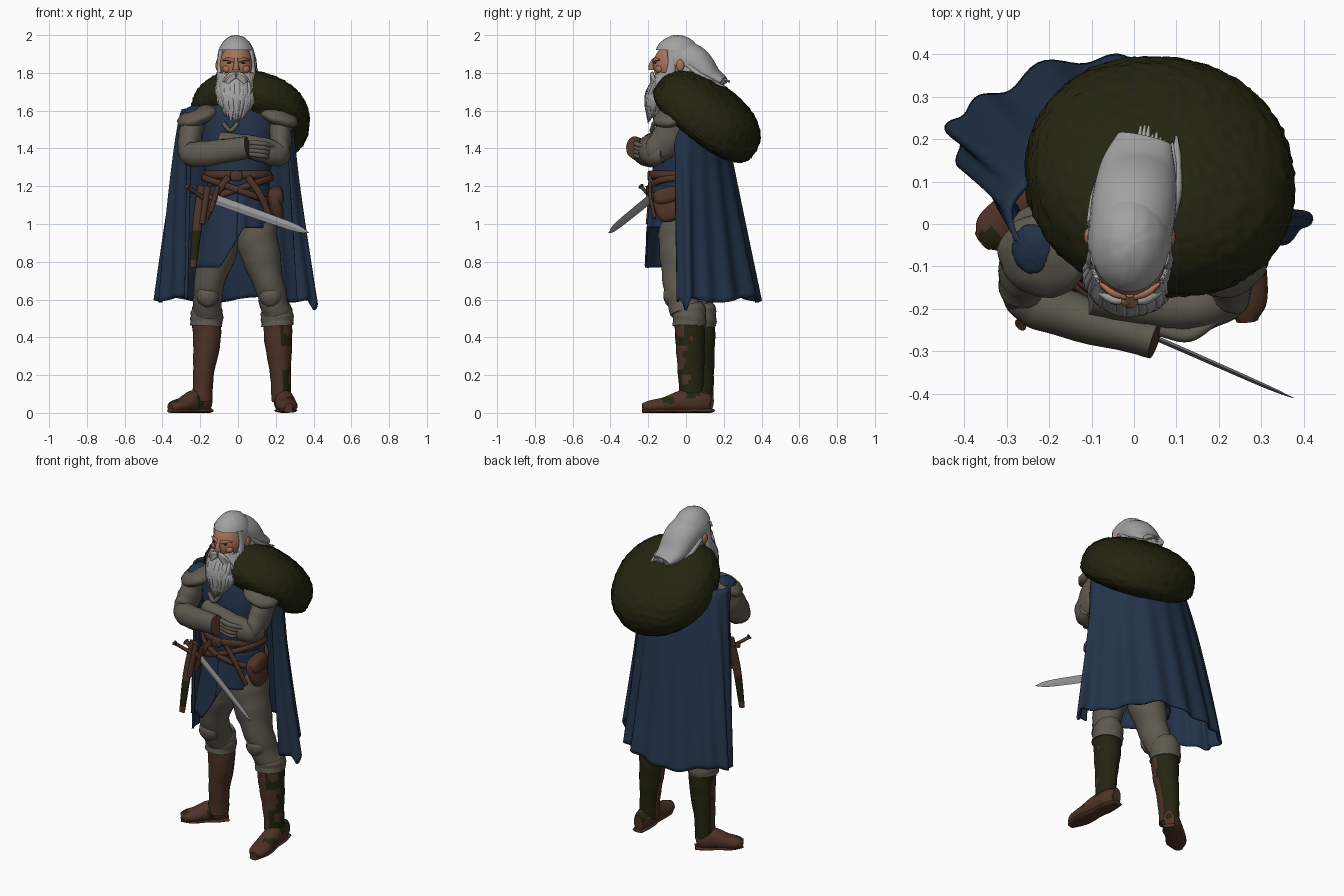
import bpy, bmesh, math, random
from mathutils import Vector, Euler, noise
random.seed(4)


def material(name, c):
    m = bpy.data.materials.new(name)
    m.diffuse_color = (*c, 1)
    return m


HAIR = material("grey hair", (0.36, 0.36, 0.36))
SKIN = material("skin", (0.38, 0.17, 0.105))
FUR = material("olive fur", (0.017, 0.018, 0.005))
BLUE = material("blue cloth", (0.017, 0.033, 0.068))
TAUPE = material("taupe cloth", (0.113, 0.102, 0.078))
BROWN = material("brown leather", (0.078, 0.033, 0.02))
STEEL = material("steel", (0.31, 0.31, 0.32))
DARK = material("dark eye", (0.03, 0.015, 0.01))


def finish(name, bm, mats, rule=None, smooth=True):
    bmesh.ops.recalc_face_normals(bm, faces=bm.faces)
    me = bpy.data.meshes.new(name)
    for m in (mats if isinstance(mats, list) else [mats]):
        me.materials.append(m)
    for f in bm.faces:
        f.smooth = smooth and len(f.verts) < 5
        if rule:
            f.material_index = rule(f.calc_center_median(), f.normal)
    bm.to_mesh(me)
    bm.free()
    ob = bpy.data.objects.new(name, me)
    bpy.context.collection.objects.link(ob)
    return ob


def spline(pts, steps):
    """Catmull-Rom samples through tuples of any length."""
    v = [Vector(p) for p in pts]
    v = [2 * v[0] - v[1]] + v + [2 * v[-1] - v[-2]]
    out = []
    for i in range(1, len(v) - 2):
        p0, p1, p2, p3 = v[i - 1:i + 3]
        for k in range(steps):
            t = k / steps
            out.append(0.5 * (2 * p1 + (p2 - p0) * t + (2 * p0 - 5 * p1 + 4 * p2 - p3) * t * t
                              + (3 * p1 - p0 - 3 * p2 + p3) * t ** 3))
    return out + [v[-2]]


def tube(name, pts, mats, n=20, steps=6, wrinkle=0, freq=1.6, rule=None, smooth=True, bm=None):
    """Tapered tube; each point is x, y, z, side radius, other radius."""
    own = bm is None
    bm = bm or bmesh.new()
    s = spline(pts, steps)
    P = [Vector(q[:3]) for q in s]
    whole = (P[-1] - P[0]).normalized()
    ref = Vector((0, 1, 0)) if abs(whole.z) > 0.7 else Vector((0, 0, 1))
    rings = []
    for i, p in enumerate(P):
        d = (P[min(i + 1, len(P) - 1)] - P[max(i - 1, 0)]).normalized()
        side = d.cross(ref).normalized()
        up = side.cross(d)
        ring = []
        for k in range(n):
            a = 2 * math.pi * k / n
            w = 1 + wrinkle * math.sin(i * freq + 2 * math.sin(a + i * 0.3))
            q = p + (side * s[i][3] * math.cos(a) + up * s[i][4] * math.sin(a)) * w
            q.z = max(q.z, 0)
            ring.append(bm.verts.new(q))
        rings.append(ring)
    for r, q in zip(rings, rings[1:]):
        for k in range(n):
            bm.faces.new((r[k], r[(k + 1) % n], q[(k + 1) % n], q[k]))
    bm.faces.new(rings[0])
    bm.faces.new(rings[-1])
    return finish(name, bm, mats, rule, smooth) if own else None


def blob(name, c, r, mats, rot=(0, 0, 0), seg=32, rough=0, scale=12, cut=None, square=(1, 1, 1), top=1):
    """Rotated, squared ellipsoid; top scales its upper half."""
    bm = bmesh.new()
    bmesh.ops.create_uvsphere(bm, u_segments=seg, v_segments=seg // 2, radius=1)
    R = Euler([math.radians(a) for a in rot]).to_matrix()
    for v in bm.verts:
        d = Vector([math.copysign(abs(x) ** e, x) * s for x, s, e in zip(v.co, r, square)])
        d.z *= top if d.z > 0 else 1
        d *= 1 + rough * noise.noise(v.co * scale)
        v.co = Vector(c) + R @ d
    if cut:
        bmesh.ops.delete(bm, geom=[v for v in bm.verts if cut(v.co)], context='VERTS')
    return finish(name, bm, mats)


def sheet(name, fn, nu, nv, mat, thick):
    bm = bmesh.new()
    g = [[bm.verts.new(fn(i / nu, j / nv)) for i in range(nu + 1)] for j in range(nv + 1)]
    for j in range(nv):
        for i in range(nu):
            bm.faces.new((g[j][i], g[j][i + 1], g[j + 1][i + 1], g[j + 1][i]))
    ob = finish(name, bm, mat)
    ob.modifiers.new("thickness", 'SOLIDIFY').thickness = thick
    return ob


# Head, face and ears
blob("face", (-.01, -.07, 1.84), (.088, .103, .115), SKIN)
blob("hair_cap", (-.01, -.045, 1.873), (.1, .125, .127), HAIR, rough=.02, scale=6, seg=48,
     cut=lambda p: p.z < 1.92 - max(0, p.y + .12) * .9 and p.y < -.075)
tube("nose", [(-.01, -.165, 1.875, .009, .009), (-.01, -.183, 1.845, .013, .013),
              (-.01, -.183, 1.815, .02, .016)], SKIN, n=12)
for s in (-1, 1):
    blob("ear", (-.01 + s * .096, -.03, 1.84), (.013, .022, .032), SKIN, seg=16)
    blob("cheek", (-.01 + s * .045, -.14, 1.82), (.028, .022, .022), SKIN, seg=16)
    blob("eye", (-.01 + s * .036, -.162, 1.853), (.013, .007, .004), DARK, seg=12)
    tube("brow", [(-.01 + s * .008, -.172, 1.862, .008, .008), (-.01 + s * .04, -.162, 1.872, .009, .009),
                  (-.01 + s * .07, -.14, 1.868, .004, .004)], SKIN, n=8)
    tube("sideburn", [(-.01 + s * .08, -.07, 1.92, .014, .03), (-.01 + s * .088, -.075, 1.84, .013, .022),
                      (-.01 + s * .088, -.09, 1.75, .016, .035)], HAIR, n=12)

# Swept back hair
blob("neck_hair", (0, .03, 1.80), (.098, .1, .12), HAIR, rough=.05, scale=5)
tube("back_hair", [(-.01, -.03, 1.88, .098, .1), (0, .05, 1.85, .1, .09), (.01, .13, 1.785, .09, .06),
                   (.025, .20, 1.755, .065, .025)], HAIR, n=28)
bm = bmesh.new()
for i in range(16):
    u = i / 7.5 - 1
    j = random.uniform(-.015, .015)
    tube("", [(-.01 + u * .09, 0, 1.85, .014, .014), (.005 + u * .092, .07, 1.85 - abs(u) * .06, .016, .016),
              (.02 + u * .08, .14, 1.80 - abs(u) * .05, .014, .014),
              (.03 + u * .07, .225 + j - abs(u) * .03, 1.757 - abs(u) * .03, .003, .003)],
         HAIR, n=7, steps=4, bm=bm)
finish("hair_locks", bm, HAIR)

# Beard body and strands
tube("beard_base", [(-.01, -.10, 1.79, .092, .055), (-.01, -.13, 1.72, .096, .065), (-.01, -.15, 1.64, .082, .052),
                    (-.01, -.16, 1.57, .05, .03)], HAIR, n=24)
bm = bmesh.new()
for i in range(54):
    a = math.radians(-95 + 190 * (i + random.random() * .6) / 54)
    sx, cy, j = math.sin(a), max(math.cos(a), 0), random.uniform(-.02, .02)
    top = 1.775 + .025 * abs(sx)
    tube("", [(-.01 + .088 * sx, -.085 - .075 * cy, top, .009, .009),
              (-.01 + .096 * sx + j * .3, -.115 - .085 * cy, 1.70, .014, .014),
              (-.01 + .08 * sx - j * .5, -.14 - .067 * cy, 1.63 + .01 * abs(sx), .013, .013),
              (-.01 + .058 * sx + j * .4, -.15 - .05 * cy, 1.545 + .05 * sx * sx + j, .002, .002)],
         HAIR, n=7, steps=4, bm=bm)
for s in (-1, 1):
    for k in range(4):
        tube("", [(-.01 + s * .005, -.178, 1.798 - .006 * k, .009, .009),
                  (-.01 + s * .04, -.178, 1.785 - .012 * k, .011, .011),
                  (-.01 + s * (.085 - .01 * k), -.155, 1.735 - .02 * k, .002, .002)], HAIR, n=7, steps=4, bm=bm)
finish("beard_strands", bm, HAIR)

# Fur mantle, tilted over the shoulders
blob("fur_mantle", (.06, .1, 1.55), (.318, .315, .115), FUR, rot=(-36, 11, 0), seg=128, rough=.025, scale=16,
     square=(.95, .93, .75), top=1.75)

# Cape
TOP = spline([(-.24, -.08), (-.285, -.03), (-.295, .04), (-.25, .1), (-.18, .15), (-.06, .19), (.06, .19),
              (.17, .15), (.25, .08), (.29, 0), (.27, -.06)], 12)
HEM = spline([(-.26, -.05), (-.33, .08), (-.42, .16), (-.42, .25), (-.3, .33), (-.1, .395), (.08, .365),
              (.24, .25), (.33, .1), (.41, 0), (.32, -.06)], 12)


def cape(u, v):
    i = round(u * 120)
    t = v ** (.48 + 1.02 * u)
    p = TOP[i].lerp(HEM[i], t)
    d = HEM[min(i + 1, 120)] - HEM[max(i - 1, 0)]
    nrm = Vector((-d.y, d.x)).normalized()
    p = p + nrm * .013 * t * (math.sin(u * 72 + v) + .5 * math.sin(u * 41 + 2))
    drop = .07 * math.exp(-((u - .91) / .025) ** 2) * v ** 4
    return (p.x, p.y, 1.61 - 1.01 * v - drop + .015 * v * math.sin(u * 23))


sheet("cape", cape, 120, 40, BLUE, .012)

# Tunic body and skirt with a slanted hem
tube("tunic", [(0, 0, 1.68, .08, .08), (0, -.01, 1.6, .2, .12), (0, -.02, 1.5, .21, .14), (0, -.025, 1.35, .185, .15),
               (0, -.03, 1.2, .165, .15), (0, -.03, 1.04, .17, .15)], BLUE, n=40, wrinkle=.008)


def skirt(u, v):
    a = 2 * math.pi * u
    x = math.sin(a)
    k = min(max((x + .35) / .5, 0), 1)
    z = 1.2 - v * (.43 - .21 * k)
    w = 1 + (1.2 - z) * .75 * (.4 if x > .2 else .85) + .02 * v * math.sin(a * 13)
    return (.17 * w * x - .02 * v * (1 - k), -.03 - .155 * w * math.cos(a), z)


sheet("tunic_skirt", skirt, 96, 16, BLUE, .008)
tube("collar", [(-.08, -.17, 1.535, .012, .012), (-.04, -.178, 1.495, .016, .012), (.0, -.17, 1.535, .012, .012)],
     TAUPE, n=10)

# Shoulder pads and blue sleeve caps
for s in (-1, 1):
    blob("shoulder_pad", (s * .215, -.075, 1.57), (.11, .1, .045), TAUPE, rot=(14, s * 20, 0), rough=.06, scale=3)
    blob("sleeve_cap", (s * .24, -.06, 1.598), (.05, .06, .026), BLUE, rot=(10, s * 20, 0), rough=.1, scale=4)

# Folded arms
tube("right_upper_arm", [(-.22, -.03, 1.57, .07, .08), (-.25, -.08, 1.48, .063, .085), (-.26, -.14, 1.39, .058, .075),
                         (-.24, -.18, 1.36, .05, .05)], TAUPE, wrinkle=.04)
tube("right_forearm", [(-.29, -.14, 1.39, .03, .04), (-.245, -.175, 1.37, .06, .065), (-.15, -.215, 1.375, .056, .067),
                       (.045, -.272, 1.405, .043, .058)], TAUPE, wrinkle=.025)
tube("right_cuff", [(.025, -.266, 1.402, .046, .06), (.05, -.274, 1.406, .045, .059)], [TAUPE, BROWN], steps=1,
     rule=lambda c, n: int(n.x > .7))
tube("left_upper_arm", [(.22, -.03, 1.57, .07, .08), (.225, -.08, 1.48, .06, .085), (.22, -.15, 1.385, .055, .075),
                        (.19, -.18, 1.36, .05, .05)], TAUPE, wrinkle=.04)
tube("left_forearm", [(.255, -.12, 1.37, .03, .04), (.21, -.175, 1.37, .055, .065), (.1, -.2, 1.40, .055, .065),
                      (-.1, -.17, 1.44, .045, .05)], TAUPE, wrinkle=.03)
for k in range(4):
    tube("finger", [(.06, -.25, 1.43 - k * .02, .015, .014), (.13, -.262, 1.425 - k * .021, .016, .014),
                    (.195 - .01 * k, -.225, 1.41 - k * .02, .010, .010)], TAUPE, n=10)


# Belts and buckle
def belt(name, z, tilt, h, grow):
    tube(name, [(math.sin(a) * (.172 + grow), -.03 - math.cos(a) * (.156 + grow), z + tilt * math.sin(a), .011, h)
                for a in (2 * math.pi * i / 24 for i in range(25))], BROWN, n=8, steps=2)


belt("waist_belt", 1.26, 0, .022, 0)
belt("sword_belt", 1.185, .06, .018, .008)
belt("hip_belt", 1.18, -.065, .018, .013)
for s in (-1, 1):
    tube("hanging_strap", [(s * .05, -.19, 1.25, .018, .009), (s * .12, -.19, 1.15, .018, .009),
                           (s * .17, -.165, 1.03, .016, .009)], BROWN, n=8)
blob("belt_buckle", (-.01, -.192, 1.255), (.032, .012, .028), BROWN, seg=12, square=(.5, .5, .5))

# Pouches, hanging scabbard and dagger
blob("side_pouch", (.20, -.10, 1.1), (.035, .07, .09), BROWN, rot=(15, -12, 0), square=(.75, .75, .75))
blob("pouch_flap", (.205, -.10, 1.15), (.037, .074, .045), BROWN, rot=(15, -12, 0), square=(.7, .7, .7))
tube("hanging_scabbard", [(-.19, -.16, 1.2, .024, .018), (-.215, -.19, 1.0, .026, .016), (-.238, -.205, .77, .018, .012)],
     [BROWN, FUR], n=10, rule=lambda c, n: int(.82 < c.z < .97))
tube("second_sheath", [(-.16, -.18, 1.2, .018, .014), (-.19, -.2, 1.0, .016, .014)], BROWN, n=10)
tube("dagger_handle", [(-.268, -.238, 1.2, .016, .016), (-.255, -.228, 1.188, .01, .01), (-.16, -.17, 1.12, .012, .012)],
     BROWN, n=10)

# Sword
tube("sword_blade", [(-.12, -.195, 1.13, .007, .026), (.1, -.29, 1.052, .006, .025), (.3, -.378, .981, .005, .02),
                     (.375, -.41, .953, .001, .002)], STEEL, n=4, smooth=False)
tube("sword_grip", [(-.25, -.15, 1.178, .02, .02), (-.23, -.155, 1.17, .012, .012), (-.11, -.2, 1.127, .013, .014)],
     BROWN, n=12)
tube("sword_guard", [(-.145, -.19, 1.065, .012, .014), (-.125, -.195, 1.13, .014, .014), (-.105, -.2, 1.2, .012, .014)],
     BROWN, n=10)


# Trousers, boots and feet
def shaft_rule(c, n):
    return int(n.y > .1 or (c.x > .2 and n.x > .2 and noise.noise(c * 14) > -.15))


def foot_rule(c, n):
    return int(noise.noise(c * 13 + Vector((.4, 0, 0))) > .22 and c.z > .02)


for s, knee, low, heel, toe in ((-1, (-.153, -.01), (-.168, .072), (-.165, .115), (-.345, -.03)),
                                (1, (.165, -.03), (.21, .018), (.235, .11), (.265, -.205))):
    lx, ly = low
    tube("trouser_leg", [(s * .085, -.02, 1.1, .1, .12), (s * .105, -.03, .9, .11, .115), (*knee, .68, .08, .09),
                         (lx * .97, ly - .02, .53, .075, .08)], TAUPE, n=28, wrinkle=.035)
    blob("knee_pad", (knee[0] + s * .008, knee[1] - .045, .62), (.058, .045, .06), TAUPE, rough=.08, scale=3)
    tube("trouser_cuff", [(lx * .97, ly - .01, .57, .072, .08), (lx * .98, ly, .53, .085, .088),
                          (lx, ly, .46, .086, .088)], TAUPE, n=24, wrinkle=.03)
    tube("boot_shaft", [(lx, ly, .5, .077, .08), (lx + .003, ly + .004, .38, .073, .078),
                        (lx + s * .015, ly + .008, .2, .055, .068), (lx + s * .02, ly + .01, .06, .052, .062)],
         [BROWN, FUR], n=32, wrinkle=.02, rule=shaft_rule)
    h, t = Vector(heel), Vector(toe)
    path = [(-.06, .055, .03, .05), (.12, .06, .05, .06), (.4, .06, .052, .06), (.7, .042, .057, .042),
            (.95, .033, .05, .033), (1.08, .028, .022, .022)]
    tube("boot_foot", [(*h.lerp(t, f), z, a, b) for f, z, a, b in path], [BROWN, FUR], n=24, rule=foot_rule)
    tube("boot_sole", [(*h.lerp(t, f), .012, a, .012) for f, a in ((-.08, .035), (.2, .05), (.45, .046), (.8, .056),
                                                                  (1.08, .025))], BROWN, n=12)
